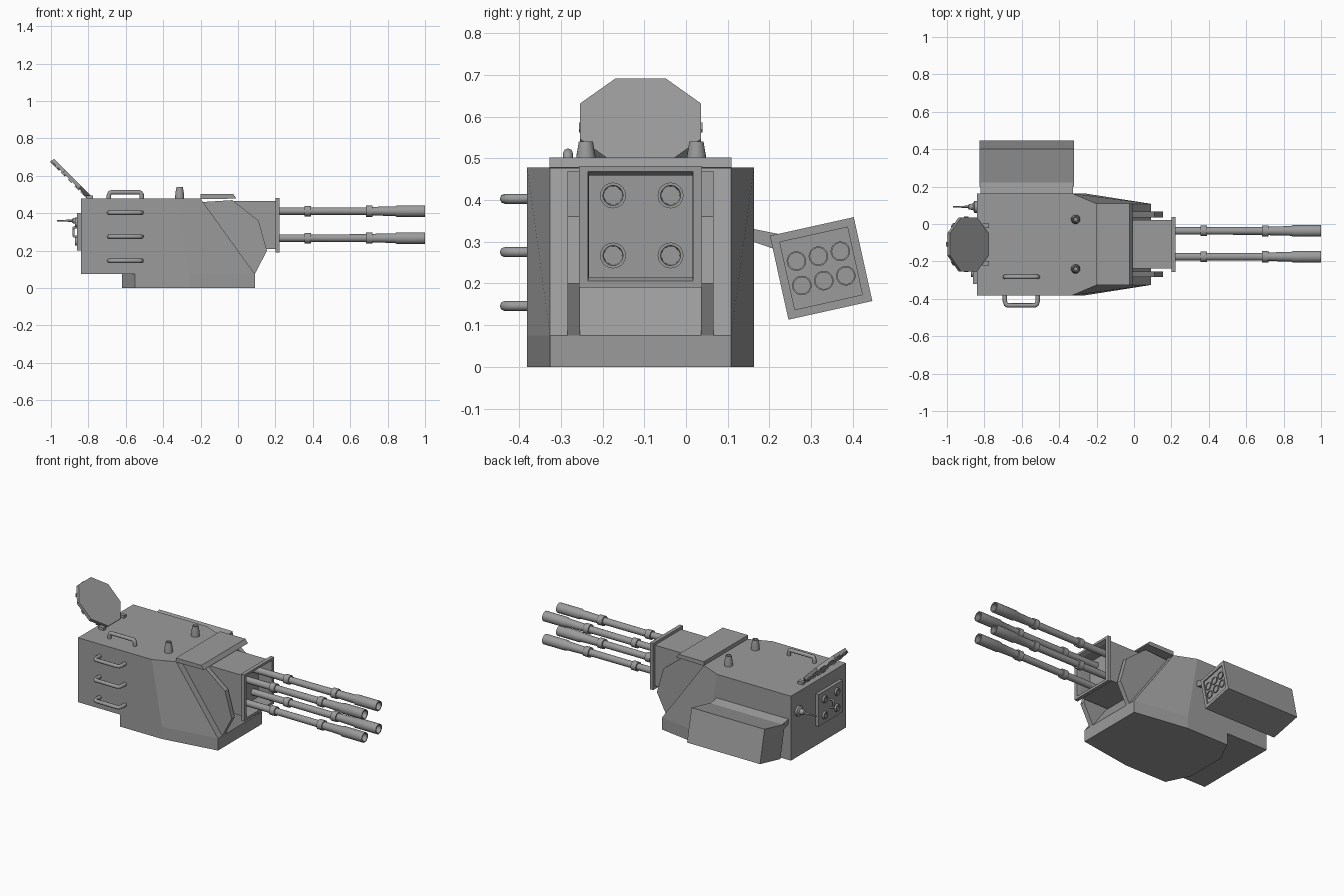
import bpy, bmesh, math
from mathutils import Matrix, Vector

if "Cube" in bpy.data.objects:
    bpy.data.objects.remove(bpy.data.objects["Cube"])

CY = -0.109  # centre plane of the turret
grey = bpy.data.materials.new("gunmetal_grey")
grey.diffuse_color = (0.33, 0.33, 0.33, 1)
grey.use_nodes = True
grey.node_tree.nodes["Principled BSDF"].inputs["Base Color"].default_value = grey.diffuse_color


def finish(name, bm, smooth=False):
    bmesh.ops.recalc_face_normals(bm, faces=bm.faces)
    me = bpy.data.meshes.new(name)
    bm.to_mesh(me)
    bm.free()
    ob = bpy.data.objects.new(name, me)
    me.materials.append(grey)
    bpy.context.collection.objects.link(ob)
    if smooth:
        bpy.ops.object.select_all(action='DESELECT')
        bpy.context.view_layer.objects.active = ob
        ob.select_set(True)
        bpy.ops.object.shade_smooth_by_angle(angle=math.radians(35))
    return ob


def loft(name, rings, cap=True, closed=False, smooth=False, matrix=Matrix()):
    """Skin a row of equal-length point rings."""
    bm = bmesh.new()
    rows = [[bm.verts.new(matrix @ Vector(p)) for p in r] for r in rings]
    n = len(rows[0])
    for a, b in zip(rows, rows[1:]):
        for i in range(n):
            j = (i + 1) % n
            bm.faces.new((a[i], a[j], b[j], b[i]))
    if cap:
        bm.faces.new(rows[0])
        bm.faces.new(rows[-1])
    return finish(name, bm, smooth)


def lathe(name, profile, matrix, seg=20):
    """Turn (distance, radius) pairs about the local z axis."""
    rings = [[(r * math.cos(2 * math.pi * k / seg), r * math.sin(2 * math.pi * k / seg), d)
              for k in range(seg)] for d, r in profile]
    return loft(name, rings, smooth=True, matrix=matrix)


def box(name, lo, hi, matrix=Matrix()):
    rect = lambda z: [(lo[0], lo[1], z), (hi[0], lo[1], z), (hi[0], hi[1], z), (lo[0], hi[1], z)]
    return loft(name, [rect(lo[2]), rect(hi[2])], matrix=matrix)


def slab(name, outline, y0, y1):
    """Extrude an x-z outline along y."""
    return loft(name, [[(x, y, z) for x, z in outline] for y in (y0, y1)])


def handle(name, start, along, out, length, reach, r=0.012):
    s, a, o = Vector(start), Vector(along), Vector(out)
    cu = bpy.data.curves.new(name, 'CURVE')
    cu.dimensions = '3D'
    cu.bevel_depth, cu.bevel_resolution = r, 2
    path = [(0, -0.01), (0, 0.6), (0.03, 0.9), (0.08, 1), (0.92, 1), (0.97, 0.9), (1, 0.6), (1, -0.01)]
    sp = cu.splines.new('POLY')
    sp.points.add(len(path) - 1)
    for p, (u, v) in zip(sp.points, path):
        p.co = (*(s + a * u * length + o * v * reach), 1)
    ob = bpy.data.objects.new(name, cu)
    cu.materials.append(grey)
    bpy.context.collection.objects.link(ob)
    bpy.ops.object.select_all(action='DESELECT')
    bpy.context.view_layer.objects.active = ob
    ob.select_set(True)
    bpy.ops.object.convert(target='MESH')


ALONG_X = Matrix.Rotation(math.pi / 2, 4, 'Y')
BACK_X = Matrix.Rotation(-math.pi / 2, 4, 'Y')

# Upper hull: straight rear, tapered cheeks, sloped front
half = [(-.84, .272, .478), (-.33, .272, .478), (-.2, .217, .478),
        (.09, .217, .075), (-.26, .272, .075), (-.84, .272, .075)]
bm = bmesh.new()
L, R = ([bm.verts.new((x, CY + s * y, z)) for x, y, z in half] for s in (1, -1))
for S in (L, R):
    bm.faces.new((S[0], S[1], S[4], S[5]))
    bm.faces.new((S[1], S[2], S[3], S[4]))
bm.faces.new(L[0:3] + R[2::-1])
bm.faces.new(L[3:6] + R[5:2:-1])
bm.faces.new((L[2], L[3], R[3], R[2]))
bm.faces.new((L[0], L[5], R[5], R[0]))
finish("upper_hull", bm)

# Lower hull with an angled rear
plan = [(-.62, .13), (-.55, .272), (-.26, .272), (.09, .217)]
plan += [(x, -y) for x, y in reversed(plan)]
loft("lower_hull", [[(x, CY + y, z) for x, y in plan] for z in (0.0, .075)])

# Front side plates and roof plate
cheek = [(-.19, .46), (-.03, .47), (.11, .36), (.155, .2), (.09, .075)]
for s in (-1, 1):
    slab("cheek_plate", cheek, CY + s * .145, CY + s * .175)
slab("roof_plate", [(-.2, .476), (-.2, .502), (-.025, .502), (-.008, .478)], CY - .218, CY + .218)

# Gun housing: box with front flange and recessed mouth
steps = [(-.12, .13, .21, .465), (.2, .13, .21, .465), (.2, .147, .19, .482),
         (.223, .147, .19, .482), (.223, .126, .206, .468), (.2, .124, .216, .459), (.13, .124, .216, .459)]
loft("gun_housing", [[(x, CY - h, a), (x, CY + h, a), (x, CY + h, b), (x, CY - h, b)]
                     for x, h, a, b in steps])

# Four barrels with collars and hollow muzzles
barrel = [(.12, .02), (.355, .02), (.355, .028), (.39, .028), (.39, .02), (.685, .021), (.685, .03),
          (.72, .03), (.72, .023), (.84, .026), (.85, .031), (1.0, .031), (1.0, .024), (.9, .022)]
for y in (-.175, -.037):
    for z in (.411, .267):
        lathe("gun_barrel", barrel, Matrix.Translation((0, y, z)) @ ALONG_X)

# Roof dischargers
for y in (.025, -.24):
    lathe("roof_discharger", [(.47, .025), (.505, .023), (.54, .017), (.54, .012), (.525, .01)],
          Matrix.Translation((-.312, y, 0)))

# Grab handles on the side and roof
for z in (.403, .275, .146):
    handle("side_handle", (-.69, -.381, z), (1, 0, 0), (0, -1, 0), .175, .054)
handle("roof_handle", (-.69, -.283, .478), (1, 0, 0), (0, 0, 1), .175, .034)

# Tilted octagonal antenna panel with rim lugs on its back
tilt = Matrix.Translation((-.888, CY, .582)) @ Matrix.Rotation(math.pi / 4, 4, 'Y')
octagon = [(.157 * math.cos(math.pi * (k + .5) / 4), .157 * math.sin(math.pi * (k + .5) / 4)) for k in range(8)]
loft("antenna_panel", [[(x, y, z) for x, y in octagon] for z in (-.01, .01)], matrix=tilt)
for k in range(16):
    box("panel_lug", (.125, -.012, -.016), (.148, .012, -.006), tilt @ Matrix.Rotation(k * math.pi / 8, 4, 'Z'))
for s in (-1, 1):
    box("panel_hinge", (-.81, CY + s * .1 - .012, .47), (-.775, CY + s * .1 + .012, .495))

# Rear access panel with knobs and handle
box("rear_panel", (-.86, -.32, .2), (-.835, -.08, .4))
for y in (-.26, -.14):
    for z in (.25, .35):
        lathe("panel_knob", [(0, .024), (.012, .022), (.012, .015), (.006, .014)],
              Matrix.Translation((-.859, y, z)) @ BACK_X, 16)
handle("rear_handle", (-.855, -.2, .275), (0, 0, 1), (-1, 0, 0), .05, .025, .006)

# Rear whip antenna
lathe("rear_antenna", [(0, .032), (.015, .032), (.022, .018), (.045, .014), (.05, .006), (.13, .004)],
      Matrix.Translation((-.838, .092, .36)) @ BACK_X, 16)

# Side launcher on its bracket
pod = Matrix.Translation((0, .324, .236)) @ Matrix.Rotation(math.radians(12.5), 4, 'X')
levels = [(-.825, .103), (-.32, .103), (-.32, .083), (-.328, .083)]
loft("launcher_pod", [[(x, -h, -h), (x, h, -h), (x, h, h), (x, -h, h)] for x, h in levels], matrix=pod)
for i in (-1, 0, 1):
    for j in (-.5, .5):
        lathe("launch_tube", [(-.34, .0235), (-.322, .0235), (-.322, .02), (-.327, .02)],
              pod @ Matrix.Translation((0, i * .054, j * .06)) @ ALONG_X, 18)
bracket = [(.155, .332), (.225, .318), (.225, .278), (.155, .302)]
loft("launcher_bracket", [[(x, y, z) for y, z in bracket] for x in (-.822, -.325)])
